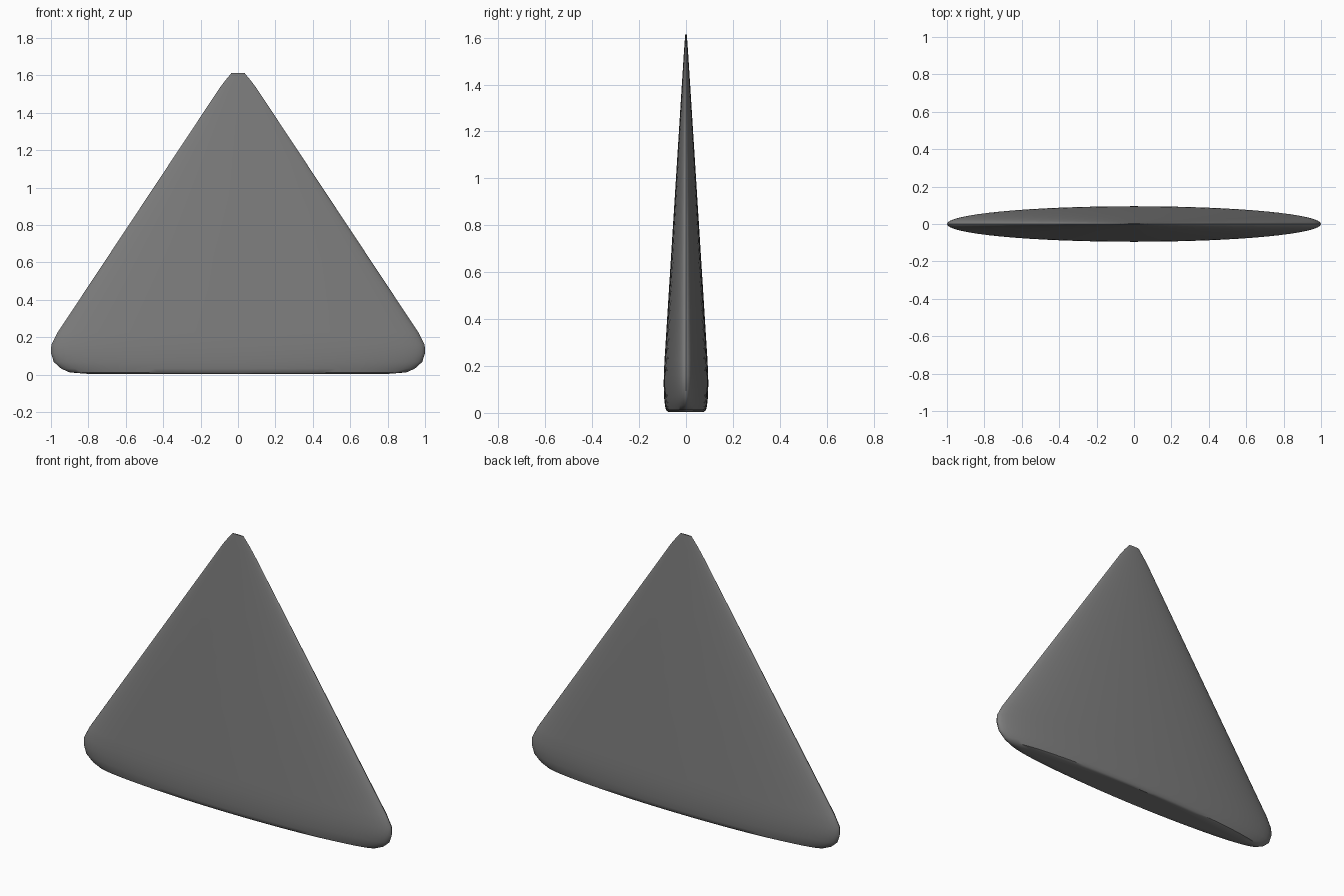
import bpy, bmesh, math

if "Cube" in bpy.data.objects:
    bpy.data.objects.remove(bpy.data.objects["Cube"])

# Half-profile (radius, height) of a rounded cone, revolved then flattened front to back
PROFILE = [(0.8, 0.004), (0.9, 0.012), (0.945, 0.032), (0.985, 0.068),
           (1.0, 0.115), (0.998, 0.16), (0.965, 0.225),
           (0.1, 1.53), (0.07, 1.57), (0.035, 1.613)]
DEPTH = 0.095
SIDES = 64

bm = bmesh.new()
rings = []
for r, z in PROFILE:
    rings.append([bm.verts.new((r * math.cos(2 * math.pi * i / SIDES),
                                r * DEPTH * math.sin(2 * math.pi * i / SIDES), z))
                  for i in range(SIDES)])

# Side walls
for lower, upper in zip(rings, rings[1:]):
    for i in range(SIDES):
        j = (i + 1) % SIDES
        bm.faces.new((lower[i], lower[j], upper[j], upper[i]))

# Flat underside and small flat tip
bm.faces.new(rings[0][::-1])
bm.faces.new(rings[-1])

mesh = bpy.data.meshes.new("flat_cone_fin")
bm.to_mesh(mesh)
bm.free()
fin = bpy.data.objects.new("flat_cone_fin", mesh)
bpy.context.collection.objects.link(fin)

# Dark grey surface
dark = bpy.data.materials.new("dark_grey")
dark.diffuse_color = (0.206, 0.206, 0.206, 1)
dark.use_nodes = True
dark.node_tree.nodes["Principled BSDF"].inputs["Base Color"].default_value = dark.diffuse_color
mesh.materials.append(dark)

bpy.context.view_layer.objects.active = fin
fin.select_set(True)
bpy.ops.object.shade_smooth_by_angle(angle=math.radians(40))
